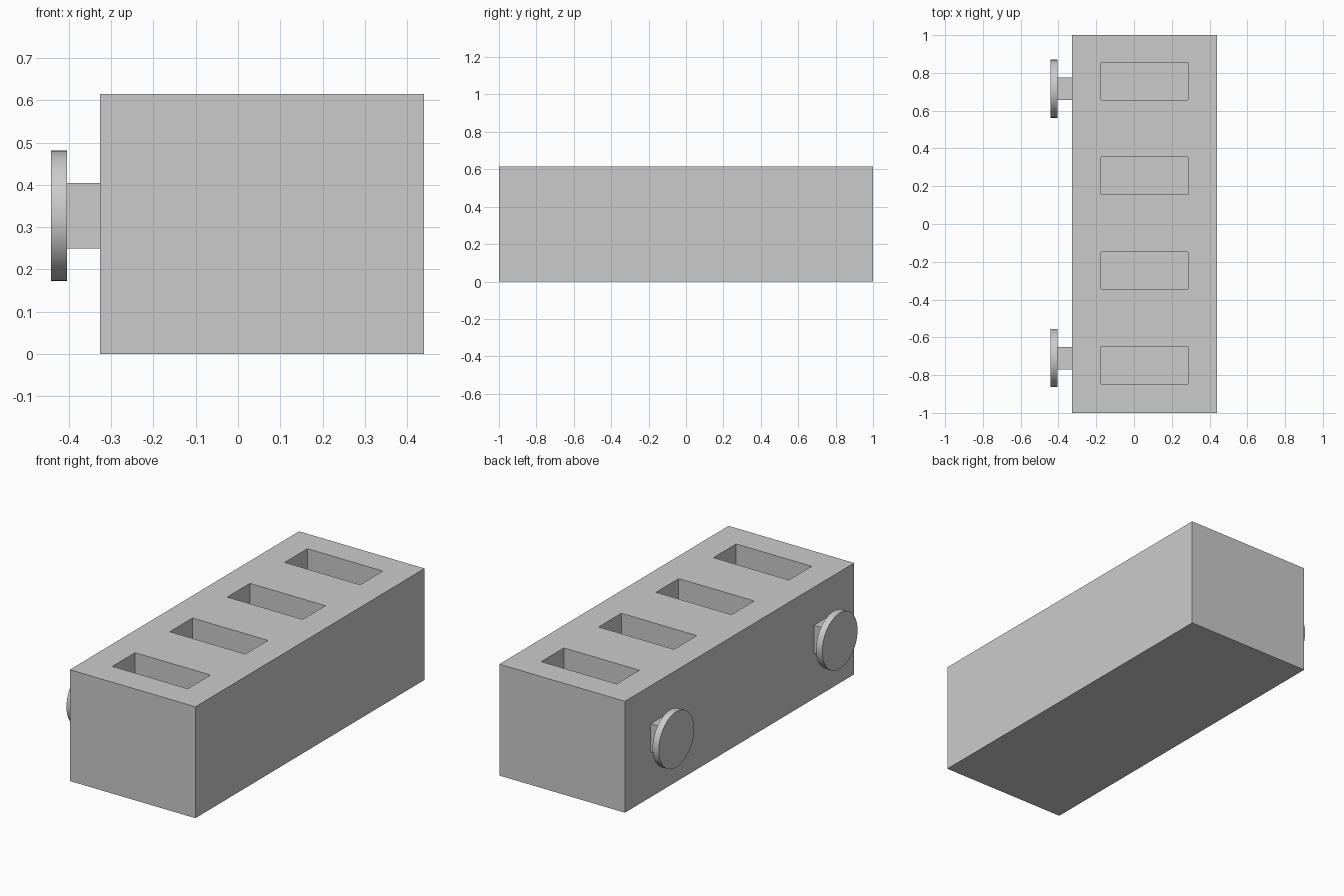
import bpy
import bmesh
from math import pi
from mathutils import Matrix, Vector

default = bpy.data.objects.get("Cube")
if default:
    bpy.data.objects.remove(default, do_unlink=True)

grey = bpy.data.materials.new("plain grey")
grey.use_nodes = True
COLOUR = (0.6, 0.6, 0.6, 1)
grey.diffuse_color = COLOUR
grey.node_tree.nodes["Principled BSDF"].inputs["Base Color"].default_value = COLOUR


def add_object(name, bm):
    mesh = bpy.data.meshes.new(name)
    bm.to_mesh(mesh)
    bm.free()
    mesh.materials.append(grey)
    obj = bpy.data.objects.new(name, mesh)
    bpy.context.collection.objects.link(obj)
    return obj


def add_box(name, low, high):
    low, high = Vector(low), Vector(high)
    bm = bmesh.new()
    size = Matrix.Diagonal((high - low).to_4d())
    bmesh.ops.create_cube(bm, size=1, matrix=Matrix.Translation((low + high) / 2) @ size)
    return add_object(name, bm)


def add_disc(name, x_low, x_high, y, z, radius):
    bm = bmesh.new()
    place = Matrix.Translation(((x_low + x_high) / 2, y, z)) @ Matrix.Rotation(pi / 2, 4, "Y")
    bmesh.ops.create_cone(bm, cap_ends=True, segments=64, radius1=radius,
                          radius2=radius, depth=x_high - x_low, matrix=place)
    # Smooth rim, flat caps
    for face in bm.faces:
        face.smooth = len(face.verts) == 4
    for edge in bm.edges:
        edge.smooth = all(f.smooth for f in edge.link_faces)
    return add_object(name, bm)


SIDE = -0.327
HEIGHT = 0.615

# Block with a row of four deep slots in its top
block = add_box("block", (SIDE, -1, 0), (0.44, 1, HEIGHT))
for i in range(4):
    y = -0.747 + i * 0.501
    cutter = add_box(f"slot_cutter_{i + 1}", (-0.175, y - 0.099, 0.154),
                     (0.286, y + 0.099, HEIGHT + 0.1))
    cutter.hide_render = True
    cutter.hide_set(True)
    cut = block.modifiers.new(f"slot_{i + 1}", "BOOLEAN")
    cut.operation = "DIFFERENCE"
    cut.solver = "EXACT"
    cut.object = cutter

# Round knobs on square stems along one side
for place, y in (("front", -0.71), ("back", 0.716)):
    add_box(f"{place}_stem", (-0.406, y - 0.059, 0.25), (SIDE, y + 0.059, 0.405))
    add_disc(f"{place}_knob", -0.443, -0.405, y, 0.327, 0.154)
